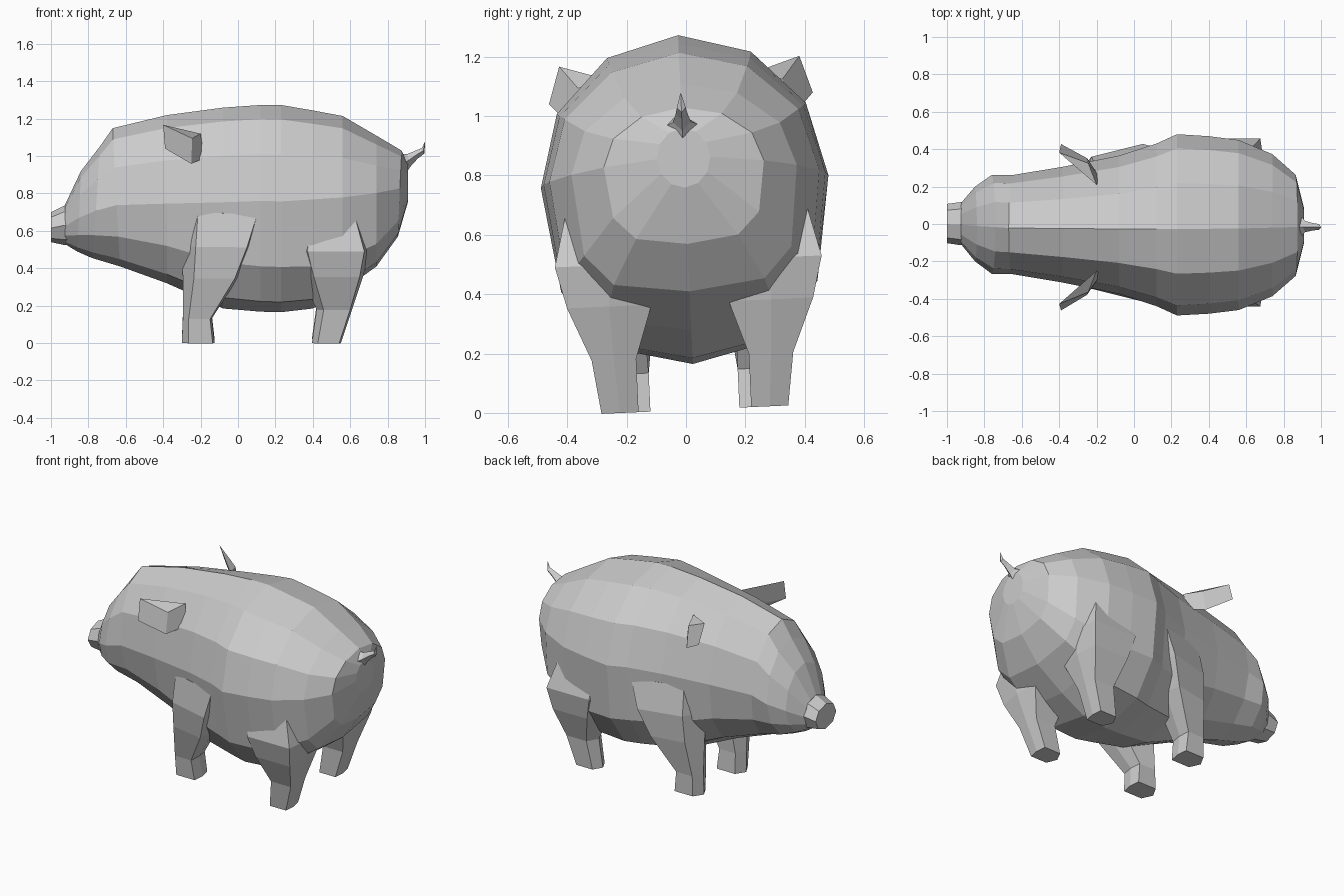
import bpy, bmesh, math
from mathutils import Matrix

skin = bpy.data.materials.new("pale_grey_skin")
skin.diffuse_color = (0.6, 0.6, 0.6, 1)

# The whole animal leans slightly to one side
LEAN = Matrix.Translation((0, 0.03, 0.011)) @ Matrix.Rotation(0.045, 4, 'X')


def make(name, verts, faces):
    me = bpy.data.meshes.new(name)
    me.from_pydata(verts, [], faces)
    me.transform(LEAN)
    me.materials.append(skin)
    bm = bmesh.new()
    bm.from_mesh(me)
    bmesh.ops.recalc_face_normals(bm, faces=bm.faces)
    bm.to_mesh(me)
    bm.free()
    ob = bpy.data.objects.new(name, me)
    bpy.context.collection.objects.link(ob)


def loft(name, rings):
    n = len(rings[0])
    verts = [p for r in rings for p in r]
    faces = [tuple(range(n)), tuple(range(len(verts) - n, len(verts)))]
    for k in range(len(rings) - 1):
        for i in range(n):
            j = (i + 1) % n
            faces.append((k*n + i, k*n + j, k*n + n + j, k*n + n + i))
    make(name, verts, faces)


def body_ring(x, zt, zm, zb, w, slant=0, power=1.0, n=12):
    # power below 1 makes the lower half boxier
    pts = []
    for i in range(n):
        a = 2 * math.pi * i / n
        s, c = math.sin(a), math.cos(a)
        if c < -0.01:
            s = math.copysign(abs(s) ** power, s) if abs(s) > 0.01 else 0
            c = -abs(c) ** power
        z = zm + c * ((zt - zm) if c > 0 else (zm - zb))
        pts.append((x + slant * c, w * s, z - 0.011))
    return pts


# Body and head: x, top, widest height, bottom, half width, slant, lower boxiness
stations = [(-0.925, 0.74, 0.63, 0.53, 0.11, 0, 1),
            (-0.85, 0.92, 0.68, 0.49, 0.20, 0.01, 1),
            (-0.76, 1.05, 0.72, 0.455, 0.265, 0.02, 1),
            (-0.65, 1.15, 0.75, 0.41, 0.265, -0.02, 1),
            (-0.38, 1.22, 0.76, 0.32, 0.31, 0, 0.95),
            (-0.08, 1.26, 0.77, 0.185, 0.37, 0, 0.85),
            (0.12, 1.274, 0.78, 0.168, 0.435, 0, 0.8),
            (0.23, 1.274, 0.78, 0.165, 0.485, 0, 0.8),
            (0.40, 1.245, 0.79, 0.185, 0.475, 0, 0.75),
            (0.56, 1.215, 0.80, 0.28, 0.455, 0, 0.65),
            (0.74, 1.11, 0.82, 0.41, 0.38, 0, 0.58),
            (0.865, 1.03, 0.84, 0.57, 0.27, 0.01, 0.65),
            (0.91, 0.96, 0.86, 0.76, 0.09, 0, 1)]
loft("body", [body_ring(*s) for s in stations])

# Snout disc
loft("snout", [body_ring(-0.86, 0.75, 0.64, 0.52, 0.115, n=8),
               body_ring(-0.93, 0.735, 0.635, 0.525, 0.115, n=8),
               body_ring(-1.0, 0.70, 0.62, 0.54, 0.105, n=8)])


def leg_ring(x0, x1, y0, y1, z, skew, side):
    # six-sided slice, its rear pushed outward by skew
    d, e, m = (x1 - x0) * 0.2, (x1 - x0) * 0.06, (y0 + y1) / 2
    pts = [(x0, m), (x0 + d, y1), (x1 - e, y1), (x1, m), (x1 - e, y0), (x0 + d, y0)]
    return [(x, (y + skew * (x - x0)) * side, z) for x, y in pts]


front = [(-0.30, 0.13, 0.06, 0.305, 0.70, 0.27), (-0.30, 0.07, 0.08, 0.335, 0.52, 0.25),
         (-0.295, 0.00, 0.11, 0.325, 0.35, 0.18), (-0.295, -0.14, 0.15, 0.29, 0.13, 0),
         (-0.30, -0.125, 0.15, 0.28, 0.0, 0)]
hind = [(0.32, 0.64, 0.12, 0.40, 0.70, 0), (0.29, 0.70, 0.10, 0.45, 0.50, 0),
        (0.34, 0.67, 0.13, 0.415, 0.36, 0),
        (0.42, 0.61, 0.19, 0.34, 0.18, 0), (0.395, 0.55, 0.19, 0.315, 0.0, 0)]

# Folded ear: tip, fold and root edges, each as top and bottom points
ear = [(-0.40, 0.405, 1.175), (-0.39, 0.445, 1.05), (-0.245, 0.345, 1.10),
       (-0.25, 0.365, 0.965), (-0.20, 0.23, 1.12), (-0.18, 0.26, 0.99)]
ear_faces = [(0, 2, 3, 1), (2, 4, 5, 3), (4, 0, 1, 5), (0, 4, 2), (1, 3, 5)]

for side, label in ((-1, "near"), (1, "far")):
    loft("front_leg_" + label, [leg_ring(*r, side) for r in front])
    loft("hind_leg_" + label, [leg_ring(*r, side) for r in hind])
    make("ear_" + label, [(x, y * side, z) for x, y, z in ear], ear_faces)

# Curled tail, flared where it meets the rump: x, z, half height, half width
tail = [(0.865, 0.945, 0.06, 0.09), (0.915, 0.97, 0.03, 0.03), (0.955, 0.998, 0.02, 0.02),
        (0.99, 1.018, 0.015, 0.015), (1.0, 1.065, 0.002, 0.002)]
loft("tail", [[(x - r * 0.4, 0, z + r), (x, w, z), (x + r * 0.4, 0, z - r), (x, -w, z)]
              for x, z, r, w in tail])
